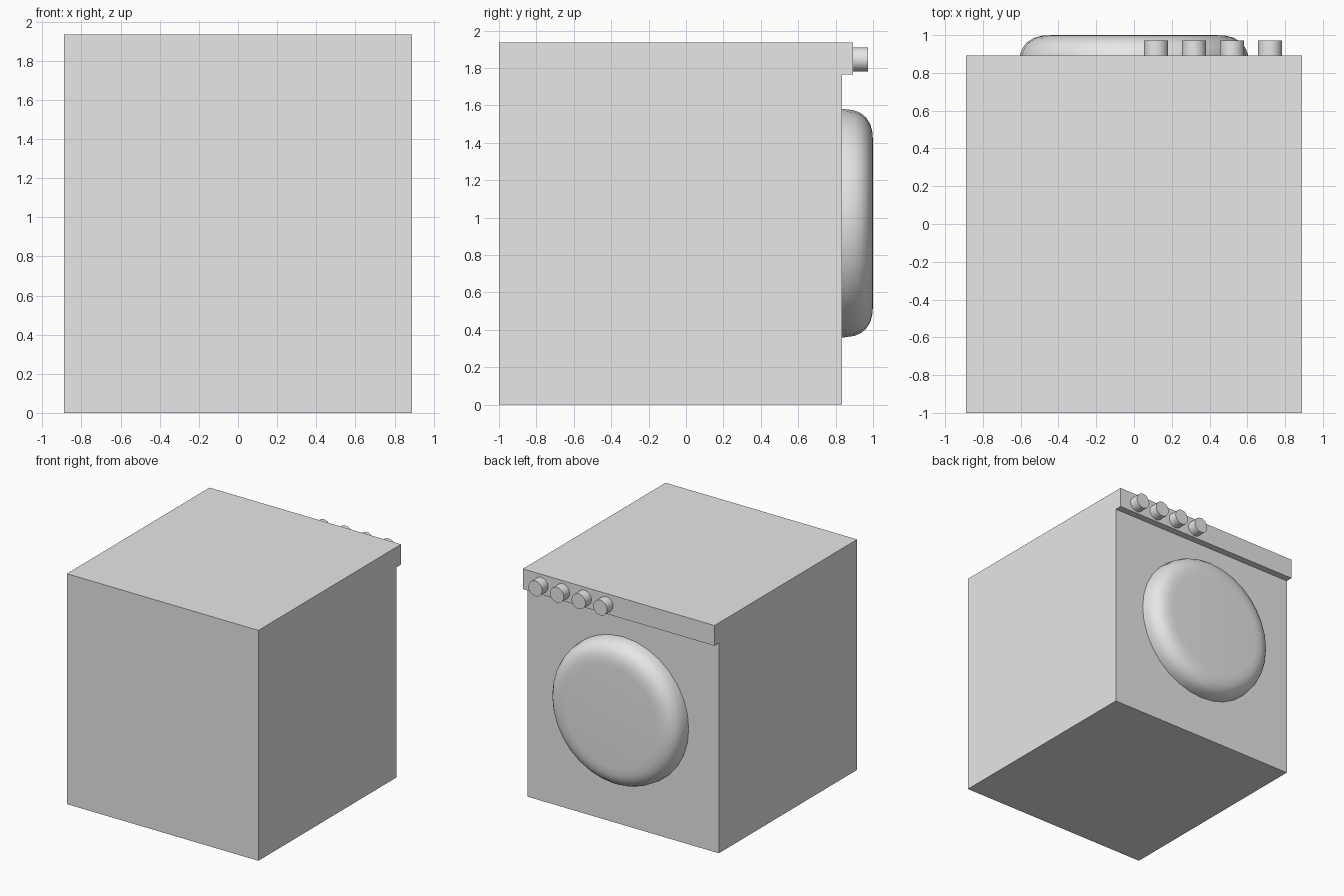
import bpy, bmesh, math
from mathutils import Matrix

cube = bpy.data.objects.get("Cube")
if cube:
    bpy.data.objects.remove(cube, do_unlink=True)

grey = bpy.data.materials.new("light grey")
grey.use_nodes = True
grey.diffuse_color = (0.8, 0.8, 0.8, 1)
grey.node_tree.nodes["Principled BSDF"].inputs["Base Color"].default_value = (0.8, 0.8, 0.8, 1)


def finish(name, bm, smooth=False):
    bmesh.ops.recalc_face_normals(bm, faces=bm.faces)
    mesh = bpy.data.meshes.new(name)
    bm.to_mesh(mesh)
    bm.free()
    mesh.materials.append(grey)
    obj = bpy.data.objects.new(name, mesh)
    bpy.context.collection.objects.link(obj)
    if smooth:
        bpy.ops.object.select_all(action="DESELECT")
        obj.select_set(True)
        bpy.context.view_layer.objects.active = obj
        bpy.ops.object.shade_smooth_by_angle(angle=math.radians(40))
    return obj


def turned(name, profile, x, z, sides):
    """Closed solid of (radius, y) rings around an axis along y."""
    bm = bmesh.new()
    rings = []
    for r, y in profile:
        angles = [2 * math.pi * i / sides for i in range(sides)]
        rings.append([bm.verts.new((x + r * math.cos(a), y, z + r * math.sin(a))) for a in angles])
    for low, high in zip(rings, rings[1:]):
        for i in range(sides):
            j = (i + 1) % sides
            bm.faces.new((low[i], low[j], high[j], high[i]))
    bm.faces.new(rings[0])
    bm.faces.new(rings[-1])
    return finish(name, bm, True)


# Cabinet with the overhanging control strip, as one extruded side profile
HALF_WIDTH = 0.89
side = [(-1, 0), (0.835, 0), (0.835, 1.765), (0.893, 1.765), (0.893, 1.935), (-1, 1.935)]
bm = bmesh.new()
face = bm.faces.new([bm.verts.new((-HALF_WIDTH, y, z)) for y, z in side])
new = bmesh.ops.extrude_face_region(bm, geom=[face])["geom"]
bmesh.ops.translate(bm, vec=(2 * HALF_WIDTH, 0, 0),
                    verts=[v for v in new if isinstance(v, bmesh.types.BMVert)])
finish("cabinet", bm)

# Rounded door
door = [(0.61, 0.8), (0.61, 0.85), (0.603, 0.9), (0.588, 0.935), (0.565, 0.963),
        (0.53, 0.985), (0.485, 0.997), (0.43, 1.0)]
turned("door", door, 0, 0.97, 32)

# Row of control knobs
for i in range(4):
    turned(f"knob_{i + 1}", [(0.064, 0.87), (0.064, 0.972)], 0.117 + 0.201 * i, 1.845, 32)
